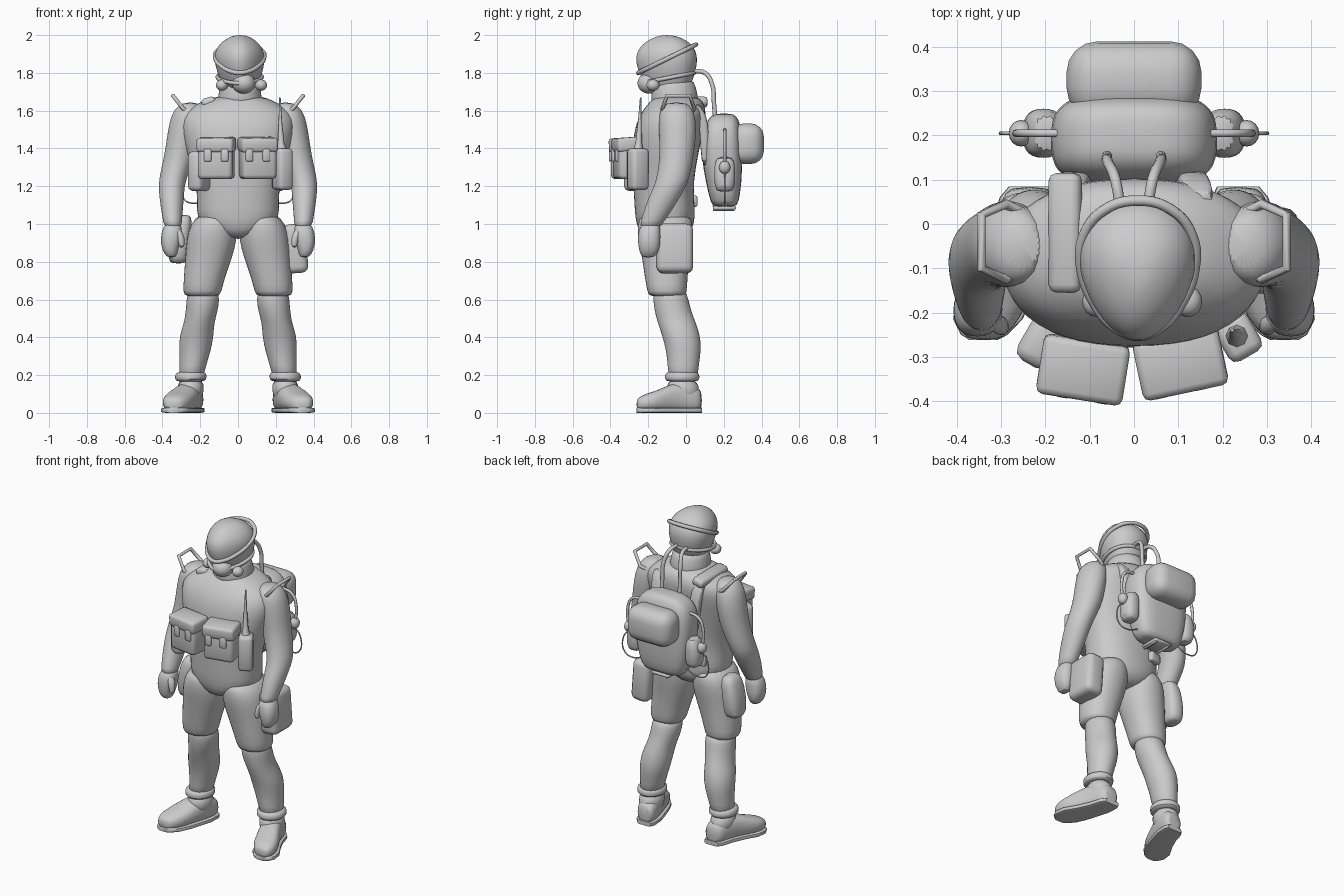
import bpy, bmesh, math
from mathutils import Vector, Matrix

GREY = bpy.data.materials.new("plain grey")
GREY.diffuse_color = (0.6, 0.6, 0.6, 1)


def finish(ob, mirror=False, subsurf=0, angle=50):
    ob.data.materials.clear()
    ob.data.materials.append(GREY)
    if mirror:
        ob.modifiers.new("mirror", 'MIRROR')
    if subsurf:
        ob.modifiers.new("subsurf", 'SUBSURF').levels = subsurf
        ob.modifiers["subsurf"].render_levels = subsurf
    bpy.ops.object.select_all(action='DESELECT')
    ob.select_set(True)
    bpy.context.view_layer.objects.active = ob
    bpy.ops.object.shade_smooth_by_angle(angle=math.radians(angle))
    return ob


def from_bmesh(name, bm, **kw):
    bmesh.ops.recalc_face_normals(bm, faces=bm.faces[:])
    me = bpy.data.meshes.new(name)
    bm.to_mesh(me)
    bm.free()
    ob = bpy.data.objects.new(name, me)
    bpy.context.collection.objects.link(ob)
    return finish(ob, **kw)


def loft(name, rings, axis='z', n=20, p=2.0, taper=0.0, mirror=False, subsurf=1):
    """Skin rings of (x, y, z, half width, half depth); p squares the ring, taper narrows the front."""
    bm = bmesh.new()
    loops = []
    for x, y, z, a, b in rings:
        loop = []
        for i in range(n):
            t = 2 * math.pi * i / n
            c, s = math.cos(t), math.sin(t)
            u = math.copysign(abs(c) ** (2 / p), c) * a * (1 + taper * s)
            v = math.copysign(abs(s) ** (2 / p), s) * b
            off = (u, v, 0) if axis == 'z' else (u, 0, v)
            loop.append(bm.verts.new(Vector((x, y, z)) + Vector(off)))
        loops.append(loop)
    for l0, l1 in zip(loops, loops[1:]):
        for i in range(n):
            j = (i + 1) % n
            bm.faces.new((l0[i], l0[j], l1[j], l1[i]))
    bm.faces.new(loops[0])
    bm.faces.new(loops[-1])
    return from_bmesh(name, bm, mirror=mirror, subsurf=subsurf)


def box(name, centre, size, turn=(0, 0, 0), bevel=0.02, segments=2, mirror=False):
    bm = bmesh.new()
    bmesh.ops.create_cube(bm, size=1)
    bmesh.ops.scale(bm, vec=size, verts=bm.verts)
    bmesh.ops.bevel(bm, geom=bm.edges[:], offset=bevel, segments=segments,
                    profile=0.5, affect='EDGES')
    m = Matrix.Translation(centre)
    for ang, ax in zip(turn, 'XYZ'):
        m = m @ Matrix.Rotation(math.radians(ang), 4, ax)
    bm.transform(m)
    return from_bmesh(name, bm, mirror=mirror)


def ball(name, centre, size, mirror=False):
    bm = bmesh.new()
    bmesh.ops.create_uvsphere(bm, u_segments=16, v_segments=10, radius=1)
    bm.transform(Matrix.Translation(centre) @ Matrix.Diagonal((*size, 1)))
    return from_bmesh(name, bm, mirror=mirror)


def tube(name, pts, r, mirror=False, cyclic=False, smooth=True):
    cu = bpy.data.curves.new(name, 'CURVE')
    cu.dimensions = '3D'
    cu.bevel_depth, cu.bevel_resolution, cu.use_fill_caps = r, 2, True
    sp = cu.splines.new('BEZIER')
    sp.bezier_points.add(len(pts) - 1)
    sp.resolution_u = 5
    sp.use_cyclic_u = cyclic
    for b, pt in zip(sp.bezier_points, pts):
        b.co = pt
        b.handle_left_type = b.handle_right_type = 'AUTO' if smooth else 'VECTOR'
    ob = bpy.data.objects.new(name, cu)
    bpy.context.collection.objects.link(ob)
    bpy.ops.object.select_all(action='DESELECT')
    ob.select_set(True)
    bpy.context.view_layer.objects.active = ob
    bpy.ops.object.convert(target='MESH')
    return finish(bpy.context.object, mirror=mirror)


# Torso, from the pointed front of the jacket up to the collar
loft("torso", [(0, -.12, .92, .05, .10), (0, -.11, .97, .16, .145), (0, -.11, 1.03, .225, .16),
               (0, -.115, 1.12, .215, .16), (0, -.12, 1.22, .225, .16), (0, -.11, 1.35, .265, .172),
               (0, -.095, 1.48, .30, .185), (0, -.075, 1.56, .305, .18), (0, -.06, 1.61, .27, .165),
               (0, -.05, 1.65, .19, .14), (.01, -.05, 1.68, .12, .11)], n=24, p=2.3)
loft("collar", [(.01, -.06, 1.60, .13, .13), (.01, -.06, 1.68, .115, .125),
                (.01, -.065, 1.72, .11, .12), (.01, -.065, 1.78, .095, .10)])

# Head with a rounded hood that narrows towards the face
loft("head", [(.015, -.09, 1.70, .075, .085), (.012, -.095, 1.74, .095, .125),
              (.01, -.10, 1.80, .118, .15), (.008, -.103, 1.86, .132, .165),
              (.008, -.103, 1.91, .13, .16), (.008, -.10, 1.955, .105, .13),
              (.01, -.10, 1.985, .065, .08), (.01, -.10, 2.0, .025, .03)], taper=.22, n=24)
ball("breathing_mask", (.03, -.195, 1.745), (.062, .062, .055))
for side, x in (("left", -.085), ("right", .122)):
    ball(side + "_mask_valve", (x, -.175, 1.735), (.032, .035, .03))


def head_band(name, z_front, z_back, a, b, r):
    pts = []
    for i in range(12):
        t = math.pi * i / 6
        s = math.sin(t)
        pts.append((.009 + a * math.cos(t) * (1 + .2 * s), -.10 + b * s,
                    (z_front + z_back) / 2 + (z_back - z_front) / 2 * s))
    tube(name, pts, r, cyclic=True)


head_band("hood_strap", 1.80, 1.95, .128, .153, .012)
head_band("mask_strap", 1.745, 1.80, .115, .143, .011)

# Arms and hands
loft("arm", [(.25, -.05, 1.645, .04, .05), (.265, -.05, 1.61, .075, .09), (.28, -.045, 1.54, .085, .10),
             (.295, -.045, 1.45, .083, .098), (.31, -.05, 1.35, .083, .09), (.35, -.07, 1.23, .072, .087),
             (.352, -.10, 1.17, .068, .085), (.35, -.14, 1.09, .06, .078), (.347, -.18, 1.01, .05, .062),
             (.343, -.19, .98, .045, .055)], mirror=True)
loft("hand", [(.343, -.185, 1.01, .042, .05), (.35, -.195, .96, .056, .06), (.355, -.195, .91, .057, .062),
              (.36, -.195, .86, .042, .055), (.35, -.20, .82, .025, .035)], n=14, p=2.4, mirror=True)
loft("thumb", [(.325, -.215, .98, .022, .025), (.30, -.23, .93, .022, .024),
               (.298, -.235, .87, .015, .017)], n=10, mirror=True)

# Trousers: baggy thighs with a hem, then lower legs and ankle cuffs
loft("thigh", [(.19, -.10, .615, .09, .095), (.19, -.10, .635, .102, .105), (.178, -.105, .72, .11, .115),
               (.155, -.108, .82, .125, .125), (.138, -.11, .92, .135, .145), (.13, -.11, 1.0, .125, .15),
               (.11, -.11, 1.06, .09, .13)], p=2.2, mirror=True)
loft("lower_leg", [(.25, -.015, .17, .068, .08), (.24, -.015, .25, .07, .082), (.227, -.012, .33, .085, .094),
                   (.22, -.025, .41, .092, .102), (.205, -.05, .48, .08, .102), (.192, -.07, .54, .086, .098),
                   (.185, -.08, .60, .088, .095), (.185, -.09, .66, .08, .085)], mirror=True)
loft("ankle_cuff", [(.253, -.02, .165, .07, .08), (.25, -.02, .175, .085, .093),
                    (.25, -.02, .205, .085, .093), (.247, -.02, .22, .07, .08)], mirror=True)

# Boots turned outwards
loft("boot_shaft", [(.25, -.01, .06, .065, .085), (.25, -.015, .12, .068, .085),
                    (.25, -.02, .18, .073, .085)], mirror=True)
boot = [(.235, .085, .065, .045, .05), (.24, .06, .07, .06, .068), (.252, -.01, .085, .068, .083),
        (.278, -.08, .08, .073, .075), (.312, -.155, .062, .083, .056), (.33, -.215, .055, .074, .047),
        (.338, -.25, .048, .05, .035), (.34, -.262, .045, .03, .022)]
loft("boot_foot", boot, axis='y', p=2.5, n=16, mirror=True)
loft("boot_sole", [(x, y, .014, w * 1.06, .014) for x, y, z, w, h in boot], axis='y', p=5,
     n=16, mirror=True, subsurf=0)

# Two big chest pouches with overhanging flaps
for side, x, y, turn in (("left", -.115, -.325, -9), ("right", .105, -.31, 12)):
    box(side + "_chest_pouch", (x, y, 1.345), (.185, .125, .215), (0, 0, turn), .022)
    box(side + "_chest_flap", (x, y - .004, 1.42), (.197, .135, .075), (4, 0, turn), .016)
    for k in (-.045, .045):
        box(side + "_flap_tab", (x + k, y - .062 + k * math.tan(math.radians(turn)), 1.365),
            (.04, .025, .07), (0, 0, turn), .009)
# Side pouches, radio and its aerial
box("radio_pouch", (.235, -.255, 1.29), (.085, .10, .22), (0, 0, 30), .02)
loft("radio_aerial", [(.235, -.255, 1.38, .03, .03), (.228, -.25, 1.43, .017, .017),
                      (.224, -.245, 1.55, .009, .009), (.222, -.24, 1.67, .004, .004)], n=8, subsurf=0)
box("left_side_pouch", (-.205, -.26, 1.28), (.085, .13, .21), (0, 0, -30), .025)
box("rear_belt_pouch", (-.12, .035, 1.12), (.08, .04, .06), (0, 0, 12), .01)

# Shoulder straps and carrying handles
box("wide_shoulder_strap", (-.155, -.02, 1.645), (.075, .27, .05), (0, -16, 0), .018)
loft("rear_strap", [(.12, .10, 1.30, .035, .02), (.13, .10, 1.48, .035, .025),
                    (.14, .085, 1.58, .035, .025), (.15, .05, 1.64, .035, .02)], p=4, n=12, mirror=True)
tube("shoulder_handle", [(.25, -.10, 1.59), (.29, -.125, 1.61), (.345, -.10, 1.68), (.345, .02, 1.68),
                         (.29, .045, 1.61), (.25, .025, 1.59)], .011, mirror=True, smooth=False)

# Thigh holsters, one boxy and one long and round
box("right_thigh_pouch", (.305, -.06, .87), (.12, .195, .26), (0, -4, 0), .035, 3)
loft("left_thigh_holster", [(-.315, -.04, .79, .035, .045), (-.318, -.04, .81, .055, .07),
                            (-.31, -.04, .92, .058, .078), (-.29, -.04, 1.02, .05, .07),
                            (-.285, -.04, 1.05, .03, .045)], p=2.6, n=16)

# Backpack with a bedroll-shaped top pouch and side pockets
loft("backpack", [(0, .205, 1.09, .12, .055), (0, .205, 1.11, .145, .075), (0, .20, 1.22, .175, .095),
                  (0, .19, 1.36, .19, .11), (0, .19, 1.47, .19, .105), (0, .195, 1.54, .165, .09),
                  (0, .20, 1.575, .115, .065), (0, .20, 1.585, .06, .035)], p=3.2, n=24)
box("backpack_roll", (0, .325, 1.425), (.305, .175, .215), (0, 0, 0), .07, 4)
loft("side_pocket", [(.20, .205, 1.17, .03, .04), (.205, .205, 1.19, .05, .055),
                     (.205, .205, 1.30, .05, .06), (.195, .205, 1.36, .03, .045)], p=2.6, n=14, mirror=True)
ball("side_valve", (.255, .205, 1.30), (.028, .03, .035), mirror=True)
tube("side_hose", [(.16, .205, 1.50), (.235, .205, 1.48), (.265, .205, 1.40), (.258, .205, 1.31)],
     .009, mirror=True)
tube("thin_cable", [(.25, .205, 1.28), (.295, .205, 1.22), (.285, .205, 1.13), (.23, .205, 1.11),
                    (.14, .205, 1.14)], .004, mirror=True)
tube("bottom_loop", [(-.045, .15, 1.10), (-.045, .15, 1.075), (-.045, .25, 1.075), (-.045, .25, 1.10)],
     .009, mirror=True, smooth=False)
box("bottom_plate", (0, .205, 1.085), (.12, .12, .018), bevel=.004, segments=1)

# Breathing hoses from the back of the head to the pack
tube("breathing_hose", [(.03, .03, 1.81), (.042, .10, 1.80), (.058, .138, 1.74),
                        (.062, .148, 1.64), (.06, .155, 1.55)], .012, mirror=True)
